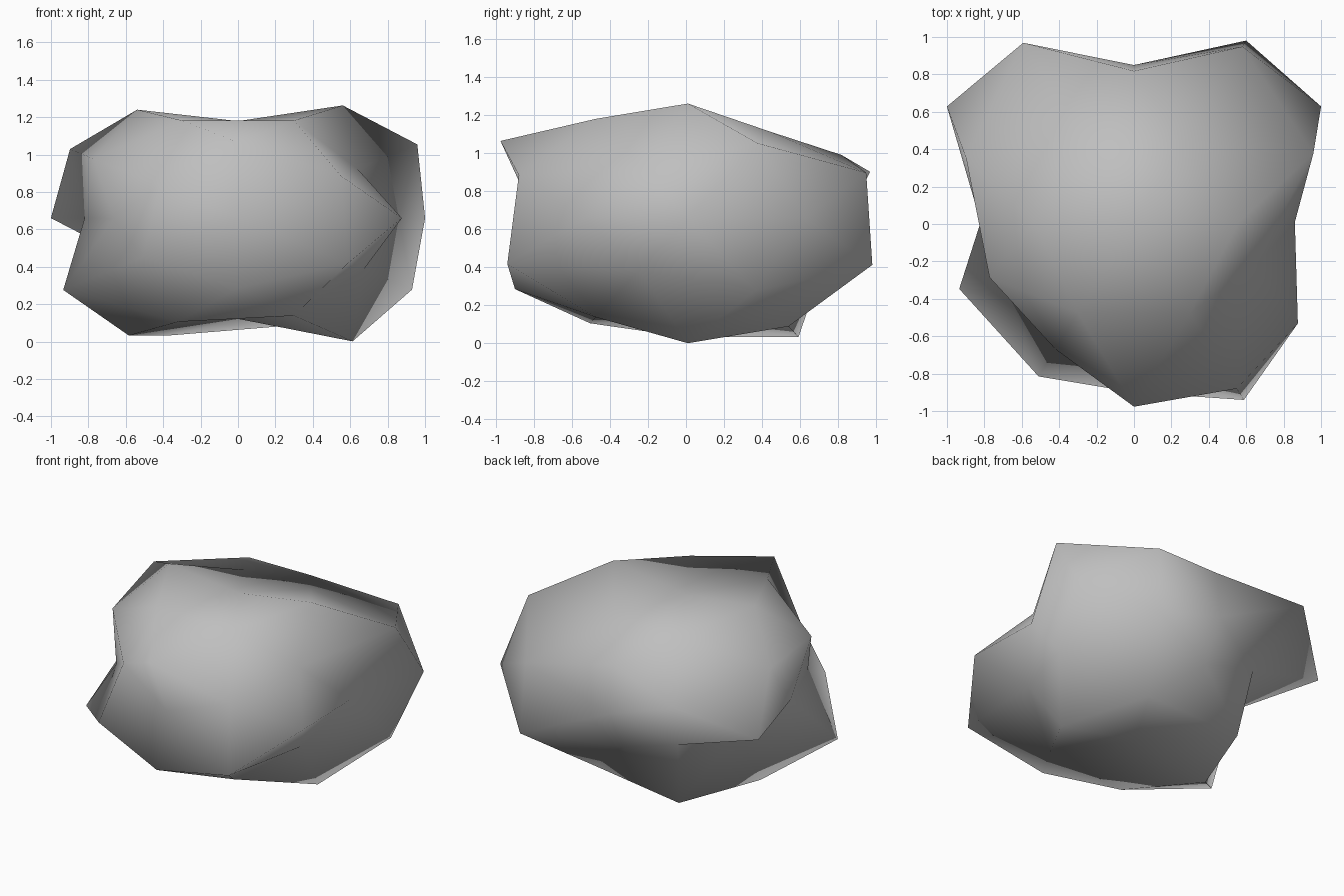
import bpy
import bmesh
from mathutils import Vector

cube = bpy.data.objects.get("Cube")
if cube:
    bpy.data.objects.remove(cube, do_unlink=True)

CENTRE = Vector((0, 0.01, 0.66))
FLATTEN = 0.665

# Each family is one direction of a subdivided icosahedron, mirrored over its
# non-zero axes. Reaches run from (+,+,+) to (-,-,-), with the last axis fastest.
FAMILIES = [
    ((0.851, 0.526, 0), [1.176, 1.03, 1.176, 0.78]),
    ((0, 0.851, 0.526), [0.95, 0.82, 1.16, 1.07]),
    ((0.526, 0, 0.851), [1.065, 1.165, 1.025, 1.11]),
    ((1, 0, 0), [0.86, 0.82]),
    ((0, 1, 0), [0.84, 0.8]),
    ((0, 0, 1), [0.78, 0.81]),
    ((0.809, 0.309, 0.5), [1.185, 1.15, 0.79, 0.83, 1.11, 0.69, 0.955, 1.155]),
    ((0.5, 0.809, 0.309), [1.16, 1.2, 1.1, 1.175, 1.185, 0.83, 0.84, 1.02]),
    ((0.309, 0.5, 0.809), [0.85, 1.06, 0.97, 0.97, 0.84, 1.165, 0.97, 1.03]),
]


def mirrored(direction):
    """All sign variations of a direction, positive first."""
    variants = [()]
    for value in direction:
        signs = (1, -1) if value else (1,)
        variants = [v + (s * value,) for v in variants for s in signs]
    return [Vector(v).normalized() for v in variants]


# Unit ball of triangles
bm = bmesh.new()
reach_of = {}
for direction, reaches in FAMILIES:
    for unit, reach in zip(mirrored(direction), reaches):
        reach_of[bm.verts.new(unit)] = reach
bmesh.ops.convex_hull(bm, input=bm.verts[:])
bmesh.ops.recalc_face_normals(bm, faces=bm.faces[:])
for face in bm.faces:
    face.smooth = True

# Keep the round shading of the ball
bm.verts.index_update()
round_normals = [vert.co.copy() for vert in bm.verts]

# Push the ball out into a lumpy, flattened boulder
for vert, reach in reach_of.items():
    vert.co *= reach
    vert.co.z *= FLATTEN
    vert.co += CENTRE

mesh = bpy.data.meshes.new("boulder")
bm.to_mesh(mesh)
bm.free()
mesh.normals_split_custom_set_from_vertices(round_normals)
boulder = bpy.data.objects.new("boulder", mesh)
bpy.context.collection.objects.link(boulder)

# Stone colour
stone = bpy.data.materials.new("grey_stone")
stone.use_nodes = True
colour = (0.52, 0.52, 0.52, 1)
stone.diffuse_color = colour
shader = stone.node_tree.nodes["Principled BSDF"]
shader.inputs["Base Color"].default_value = colour
shader.inputs["Roughness"].default_value = 0.9
mesh.materials.append(stone)
